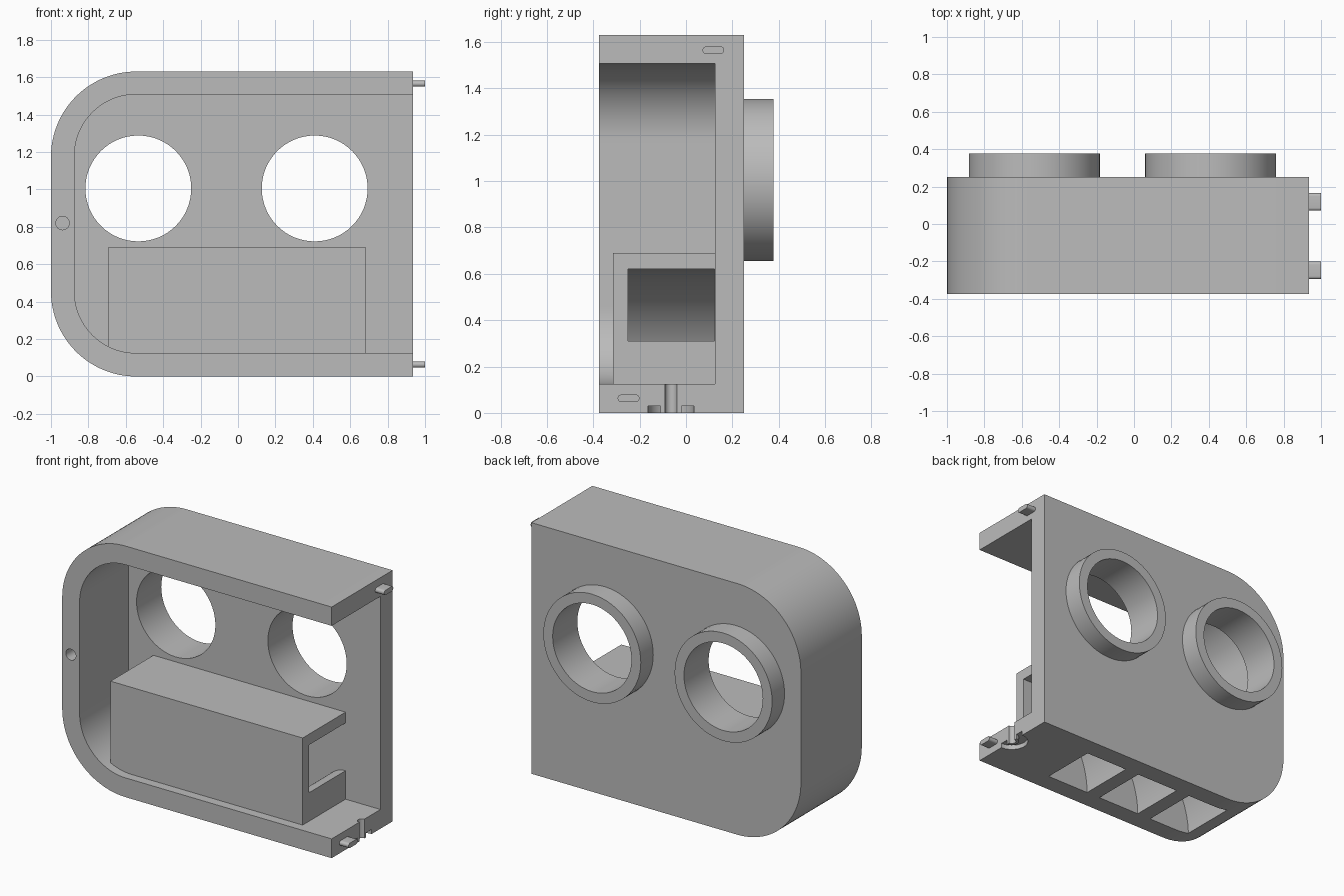
import bpy, bmesh, math
from mathutils import Vector

if "Cube" in bpy.data.objects:
    bpy.data.objects.remove(bpy.data.objects["Cube"], do_unlink=True)

grey = bpy.data.materials.new("plain grey")
grey.use_nodes = True
tone = (0.5, 0.5, 0.5, 1)
grey.diffuse_color = tone
grey.node_tree.nodes["Principled BSDF"].inputs["Base Color"].default_value = tone

# How a profile (a, b) and a depth d map to space for each extrusion axis
AXES = {"x": lambda a, b, d: (d, a, b),
        "y": lambda a, b, d: (a, d, b),
        "z": lambda a, b, d: (a, b, d)}


def prism(name, profile, lo, hi, axis="y"):
    """Extrude a closed profile along an axis."""
    bm = bmesh.new()
    place = AXES[axis]
    face = bm.faces.new([bm.verts.new(place(a, b, lo)) for a, b in profile])
    out = bmesh.ops.extrude_face_region(bm, geom=[face])
    moved = [v for v in out["geom"] if isinstance(v, bmesh.types.BMVert)]
    bmesh.ops.translate(bm, verts=moved, vec=Vector(place(0, 0, hi - lo)))
    bmesh.ops.recalc_face_normals(bm, faces=bm.faces)
    mesh = bpy.data.meshes.new(name)
    bm.to_mesh(mesh)
    bm.free()
    mesh.materials.append(grey)
    obj = bpy.data.objects.new(name, mesh)
    bpy.context.collection.objects.link(obj)
    return obj


def arc(cx, cy, rx, ry, start, end, n=24):
    return [(cx + rx * math.cos(math.radians(start + (end - start) * i / n)),
             cy + ry * math.sin(math.radians(start + (end - start) * i / n)))
            for i in range(n + 1)]


def circle(cx, cy, r, n=64):
    return arc(cx, cy, r, r, 0, 360, n)[:-1]


def rect(a0, b0, a1, b1):
    return [(a0, b0), (a1, b0), (a1, b1), (a0, b1)]


def d_shape(left, right, low, high, r):
    """Rectangle with both left corners rounded."""
    return ([(right, low), (right, high)]
            + arc(left + r, high - r, r, r, 90, 180)
            + arc(left + r, low + r, r, r, 180, 270))


def combine(target, tool, operation):
    mod = target.modifiers.new(operation.lower(), "BOOLEAN")
    mod.operation, mod.solver, mod.object = operation, "EXACT", tool
    bpy.context.view_layer.objects.active = target
    bpy.ops.object.modifier_apply(modifier=mod.name)
    bpy.data.objects.remove(tool, do_unlink=True)


def cut(target, *args):
    combine(target, prism("cutter", *args), "DIFFERENCE")


def smooth(obj):
    bpy.ops.object.select_all(action="DESELECT")
    obj.select_set(True)
    bpy.context.view_layer.objects.active = obj
    bpy.ops.object.shade_smooth_by_angle(angle=math.radians(30))


RIGHT, BACK, FRONT = 0.935, 0.25, -0.375
HOLES = (-0.533, 0.41)
HOLE_Z = 1.005

# Shell: D-shaped tray open to the front and right
shell = prism("shell", d_shape(-1, RIGHT, 0, 1.63, 0.455), FRONT, BACK)
cut(shell, d_shape(-0.875, 1.1, 0.125, 1.508, 0.33), FRONT - 0.1, 0.125)

# Inner box standing on the floor against the back wall
combine(shell, prism("inner_box", rect(-0.695, 0.06, 0.685, 0.69), -0.315, 0.18), "UNION")

# Round windows through the back wall
for x in HOLES:
    cut(shell, circle(x, HOLE_Z, 0.283), 0, 0.5)

# Curved chutes rising from the underside into a tunnel that opens to the right
for i in range(3):
    c = 0.79 - 0.41 * i
    chute = ([(c - 0.62, -0.02)] + arc(c, 0, 0.62, 0.62, 180, 90)
             + [(c, 0.31)] + arc(c - 0.105, 0, 0.205, 0.31, 90, 180)
             + [(c - 0.31, -0.02)])
    cut(shell, chute, -0.25, 0.124)
cut(shell, rect(-0.03, 0.31, 0.8, 0.62), -0.25, 0.124)

# Blind hole in the left rim
cut(shell, circle(-0.938, 0.82, 0.036, 32), FRONT - 0.1, FRONT + 0.3)

# Half hole and ring groove at the right end of the floor
NOTCH_Y = -0.065
cut(shell, circle(RIGHT, NOTCH_Y, 0.026, 32), -0.1, 0.2, "z")
groove = prism("groove", circle(RIGHT, NOTCH_Y, 0.1), -0.02, 0.03, "z")
cut(groove, circle(RIGHT, NOTCH_Y, 0.045, 32), -0.1, 0.1, "z")
combine(shell, groove, "DIFFERENCE")
smooth(shell)

# Collars around the windows on the back
for side, x in zip(("right", "left"), HOLES):
    collar = prism(side + "_collar", circle(x, HOLE_Z, 0.35), BACK, 0.378)
    cut(collar, circle(x, HOLE_Z, 0.283), 0, 0.6)
    smooth(collar)

# Flat rounded pegs on the right end
for name, y, z in (("upper_peg", 0.118, 1.565), ("lower_peg", -0.248, 0.063)):
    r, half = 0.016, 0.031
    outline = (arc(y + half, z, r, r, -90, 90, 12)
               + arc(y - half, z, r, r, 90, 270, 12))
    smooth(prism(name, outline, RIGHT - 0.02, 1.0, "x"))
